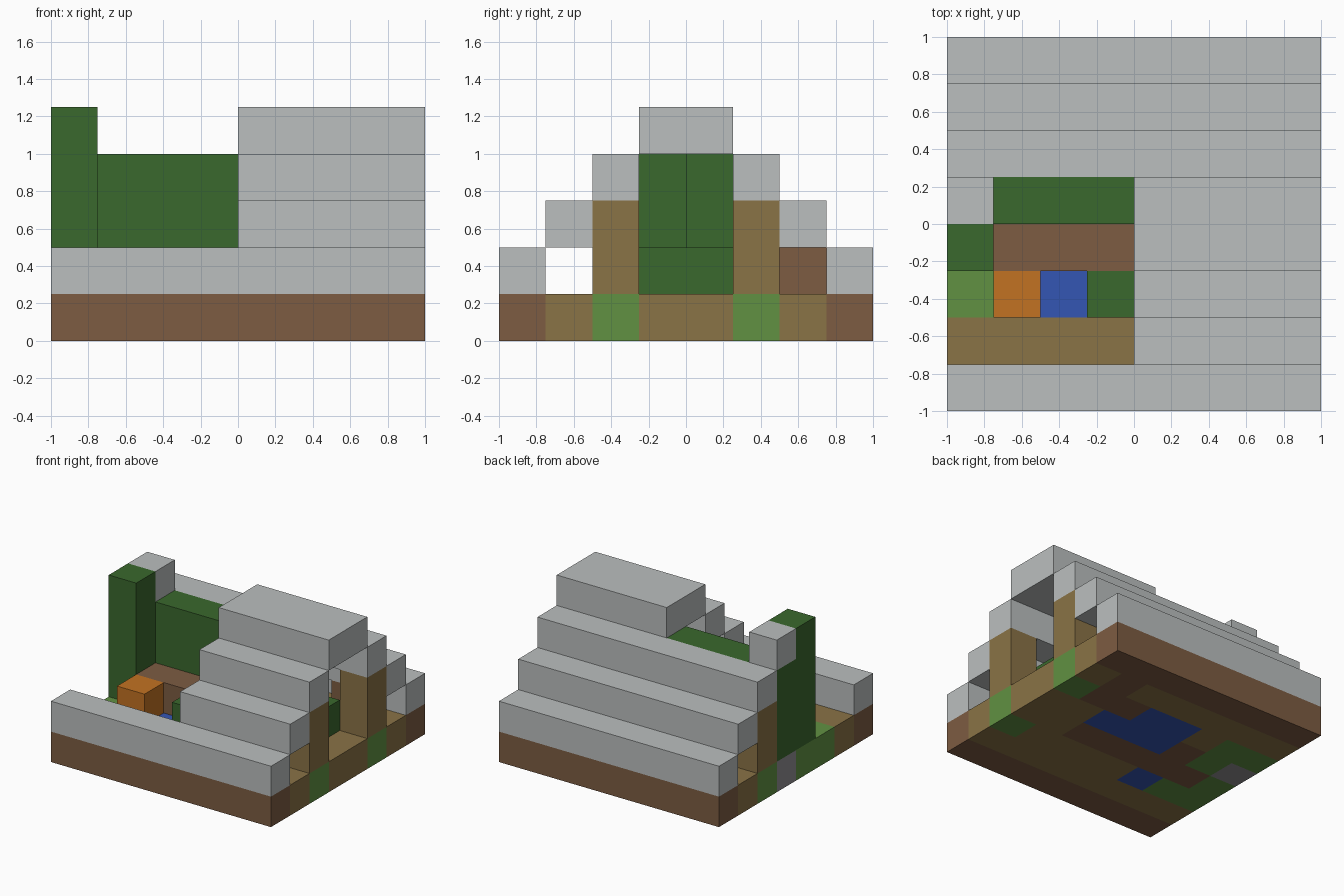
import bpy
import bmesh

cube = bpy.data.objects.get("Cube")
if cube:
    bpy.data.objects.remove(cube, do_unlink=True)

CELL = 0.25


def linear(c):
    c /= 255
    return c / 12.92 if c <= 0.04045 else ((c + 0.055) / 1.055) ** 2.4


def make_material(name, *rgb):
    colour = [linear(c) for c in rgb] + [1.0]
    mat = bpy.data.materials.new(name)
    mat.use_nodes = True
    mat.diffuse_color = colour
    bsdf = next(n for n in mat.node_tree.nodes if n.type == 'BSDF_PRINCIPLED')
    bsdf.inputs["Base Color"].default_value = colour
    bsdf.inputs["Roughness"].default_value = 0.9
    return mat


roof = make_material("roof_grey", 187, 191, 191)
brown = make_material("earth_brown", 125, 92, 66)
tan = make_material("timber_tan", 138, 115, 70)
hedge = make_material("hedge_green", 58, 104, 45)
grass = make_material("grass_green", 97, 145, 66)
orange = make_material("chest_orange", 194, 114, 34)
blue = make_material("water_blue", 52, 86, 180)
stone = make_material("stone_grey", 143, 142, 145)


def block(name, mat, xs, ys, zs):
    """Box spanning ranges of grid cells along x, y and z."""
    mesh = bpy.data.meshes.new(name)
    bm = bmesh.new()
    bmesh.ops.create_cube(bm, size=1)
    for v in bm.verts:
        spans = (xs, ys, zs)
        cells = [span[1] if c > 0 else span[0] for c, span in zip(v.co, spans)]
        v.co = [cells[0] * CELL - 1, cells[1] * CELL - 1, cells[2] * CELL]
    bm.to_mesh(mesh)
    bm.free()
    mesh.materials.append(mat)
    obj = bpy.data.objects.new(name, mesh)
    bpy.context.collection.objects.link(obj)
    return obj


# Ground layer, one string per row from front to back
ground = {"b": ("ground_earth", brown), "t": ("ground_floor", tan),
          "g": ("ground_grass", grass), "w": ("ground_water", blue),
          "s": ("ground_stone", stone)}
rows = ["bbbbbbbb", "tttttttt", "ggwttttg", "gbbbbbtt",
        "sgbwwwtt", "ggtwwbbg", "ttttttbt", "bbbbbbbb"]
for j, row in enumerate(rows):
    start = 0
    for i in range(1, len(row) + 1):
        if i == len(row) or row[i] != row[start]:
            name, mat = ground[row[start]]
            block(name, mat, (start, i), (j, j + 1), (0, 1))
            start = i

# Stepped roof: the front slope has lost half of its upper steps
for step in (1, 2, 3):
    block("roof_front_step", roof, (0 if step == 1 else 4, 8), (step - 1, step), (step, step + 1))
    block("roof_back_step", roof, (0, 8), (8 - step, 9 - step), (step, step + 1))
block("roof_ridge", roof, (4, 8), (3, 5), (4, 5))
block("roof_ridge_remnant", roof, (0, 1), (4, 5), (4, 5))

# Door posts
block("front_door_post", tan, (7, 8), (2, 3), (1, 3))
block("back_door_post", tan, (7, 8), (5, 6), (1, 3))
block("back_corner_post", tan, (0, 1), (5, 6), (1, 3))

# Overgrown walls
block("hedge_pillar", hedge, (0, 1), (3, 4), (1, 5))
block("hedge_end_wall", hedge, (0, 1), (4, 5), (1, 4))
block("hedge_inner_wall", hedge, (1, 4), (4, 5), (2, 4))
block("hedge_door_bush", hedge, (6, 7), (3, 5), (1, 2))
block("hedge_front_bush", hedge, (3, 4), (2, 3), (1, 2))

# Furnishings and rubble inside
block("earth_bank", brown, (1, 4), (3, 4), (1, 2))
block("earth_heap", brown, (6, 7), (6, 7), (1, 2))
block("chest", orange, (1, 2), (2, 3), (1, 2))
